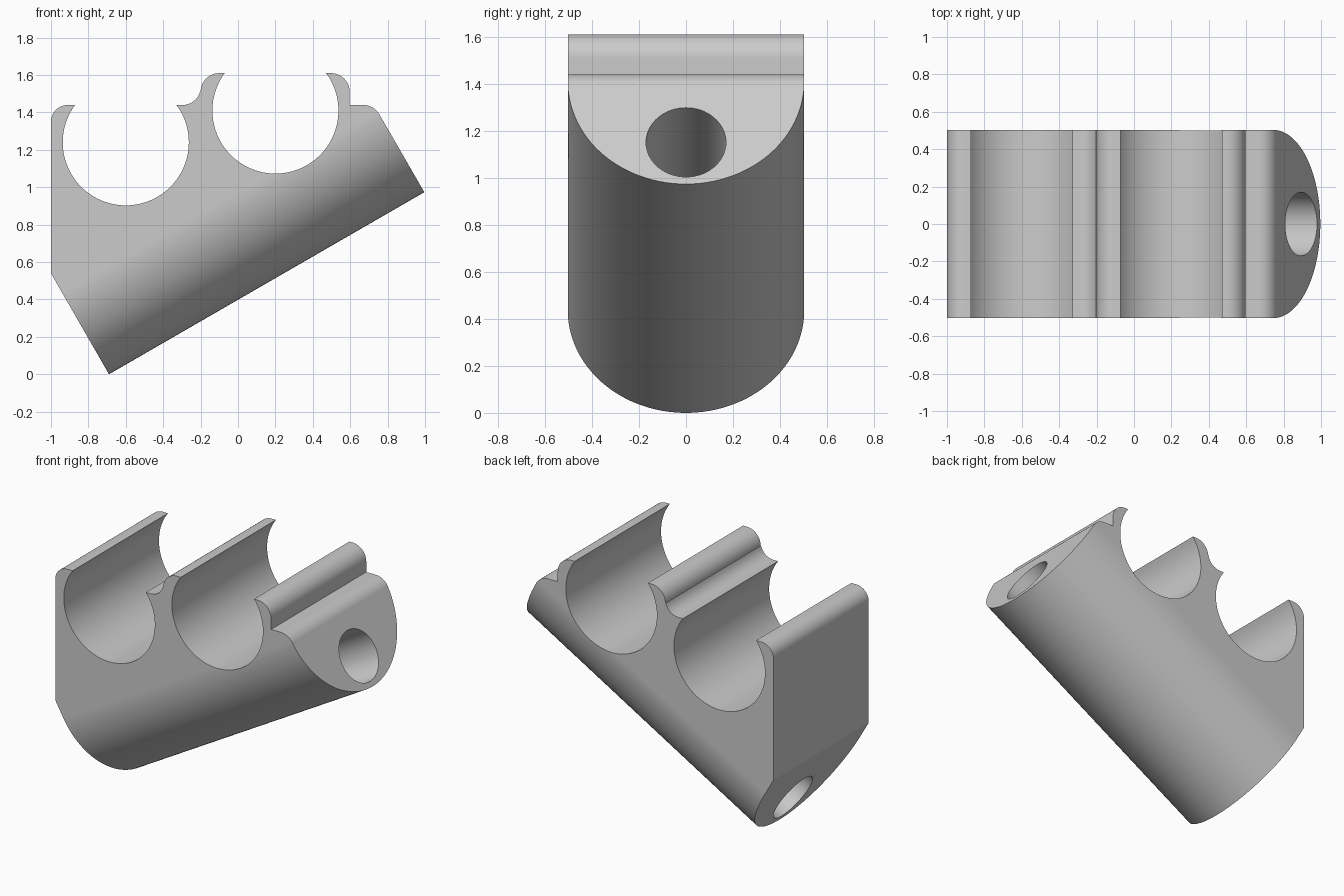
import bpy, bmesh
from math import radians, cos, sin, pi
from mathutils import Vector

if "Cube" in bpy.data.objects:
    bpy.data.objects.remove(bpy.data.objects["Cube"])

TILT = radians(30)
HALF = 0.503                                        # half the block width
along = Vector((cos(TILT), 0, sin(TILT)))           # direction of the tilted base
up = Vector((-sin(TILT), 0, cos(TILT)))             # square to the base
side = Vector((0, 1, 0))
low = Vector((-0.69, 0, 0))                         # lowest corner
LENGTH = 1.947


def arc(cx, cz, r, start, end, steps=12):
    """Points of an arc in the xz plane, angles in degrees."""
    angles = [radians(start + (end - start) * i / steps) for i in range(steps + 1)]
    return [Vector((cx + r * cos(a), 0, cz + r * sin(a))) for a in angles]


def prism(name, points, path):
    """Solid made by sweeping a closed outline along a straight path."""
    bm = bmesh.new()
    face = bm.faces.new([bm.verts.new(p) for p in points])
    swept = bmesh.ops.extrude_face_region(bm, geom=[face], use_keep_orig=True)
    new_verts = [v for v in swept["geom"] if isinstance(v, bmesh.types.BMVert)]
    bmesh.ops.translate(bm, verts=new_verts, vec=path)
    bmesh.ops.recalc_face_normals(bm, faces=bm.faces)
    mesh = bpy.data.meshes.new(name)
    bm.to_mesh(mesh)
    bm.free()
    obj = bpy.data.objects.new(name, mesh)
    bpy.context.collection.objects.link(obj)
    return obj


def carve(target, cutter, operation):
    cutter.hide_render = True
    bpy.context.view_layer.objects.active = target
    mod = target.modifiers.new(operation, "BOOLEAN")
    mod.object, mod.operation, mod.solver = cutter, operation, "EXACT"
    bpy.ops.object.modifier_apply(modifier=mod.name)
    bpy.data.objects.remove(cutter)


# Side outline: two open round cradles, stepped and rounded top
high = low + along * LENGTH
outline = [low - up * 0.1, high - up * 0.1]
outline += arc(0.669, 1.34, 0.1, 30, 90)            # rounded upper front corner
outline += [Vector((0.597, 0, 1.44))]
outline += arc(0.497, 1.51, 0.1, 0, 90)             # outer lip
outline += arc(0.2, 1.41, 0.337, 36.4, -216.4, 64)  # upper cradle
outline += arc(-0.1, 1.51, 0.1, 95, 180)            # middle lip
outline += arc(-0.295, 1.535, 0.095, -15, -90, 8)   # hollow beside the lip
outline += arc(-0.6, 1.24, 0.337, 36.4, -216.4, 64) # lower cradle
outline += arc(-0.91, 1.35, 0.09, 90, 180)          # rounded rear corner
outline += [Vector((-1, 0, 0.54))]
block = prism("cradle_block", [p - side for p in outline], side * 2)

# Round underside running along the tilt, with flat sides above it
start = low - along * 1.5
section = [start + up * (HALF + HALF * sin(a)) + side * HALF * cos(a)
           for a in [pi + pi * i / 64 for i in range(65)]]
section += [start + up * 4 + side * HALF, start + up * 4 - side * HALF]
carve(block, prism("round_slot", section, along * 5), "INTERSECT")

# Bore through the whole length
bore = [low - along * 0.5 + up * (0.205 + 0.17 * sin(a)) + side * 0.17 * cos(a)
        for a in [2 * pi * i / 64 for i in range(64)]]
carve(block, prism("bore", bore, along * 3), "DIFFERENCE")

# Plain grey
grey = bpy.data.materials.new("grey")
grey.use_nodes = True
colour = (0.6, 0.6, 0.6, 1)
grey.diffuse_color = colour
grey.node_tree.nodes["Principled BSDF"].inputs["Base Color"].default_value = colour
block.data.materials.clear()
block.data.materials.append(grey)

# Smooth curves, crisp edges
bpy.ops.object.select_all(action="DESELECT")
block.select_set(True)
bpy.context.view_layer.objects.active = block
bpy.ops.object.shade_smooth_by_angle(angle=radians(25))
weighted = block.modifiers.new("weighted_normals", "WEIGHTED_NORMAL")
weighted.keep_sharp = True
